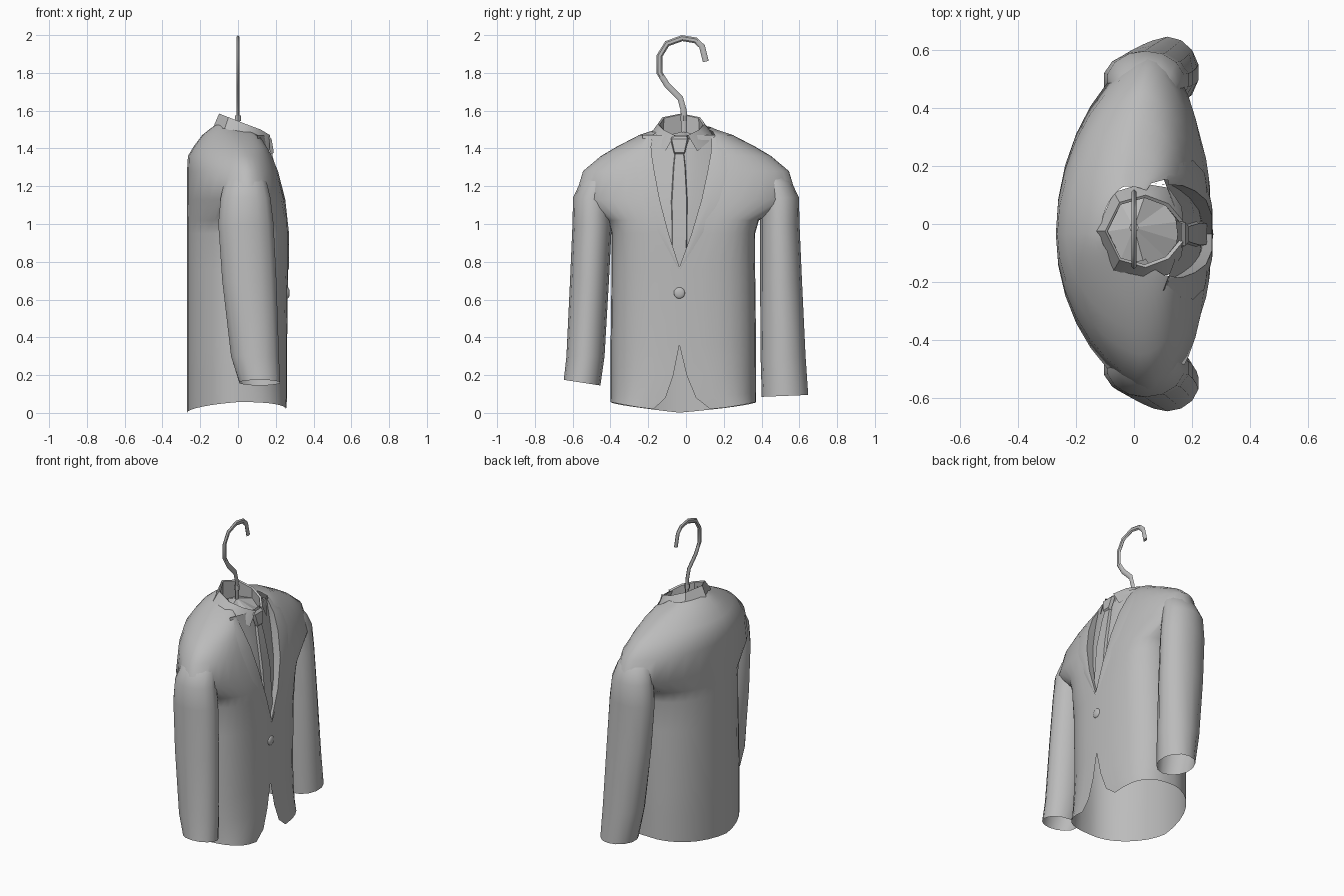
import bpy, bmesh, math
from mathutils import Vector

cube = bpy.data.objects.get("Cube")
if cube:
    bpy.data.objects.remove(cube)

grey = bpy.data.materials.new("plain grey")
grey.use_nodes = True
TONE = (0.5, 0.5, 0.5, 1)
grey.diffuse_color = TONE
grey.node_tree.nodes["Principled BSDF"].inputs["Base Color"].default_value = TONE


def finish(ob, angle=45):
    """Assign the material and smooth everything but sharp folds."""
    ob.data.materials.append(grey)
    bpy.ops.object.select_all(action="DESELECT")
    ob.select_set(True)
    bpy.context.view_layer.objects.active = ob
    bpy.ops.object.shade_smooth_by_angle(angle=math.radians(angle))


def loft(name, rows, closed=False, cap=False, angle=45):
    """Skin a list of equally long point rows."""
    bm = bmesh.new()
    grid = [[bm.verts.new(p) for p in row] for row in rows]
    n = len(rows[0])
    for a, b in zip(grid, grid[1:]):
        for i in range(n if closed else n - 1):
            j = (i + 1) % n
            bm.faces.new((a[i], a[j], b[j], b[i]))
    if cap:
        bm.faces.new(grid[-1])
    bmesh.ops.remove_doubles(bm, verts=bm.verts, dist=0.0005)
    bmesh.ops.recalc_face_normals(bm, faces=bm.faces)
    mesh = bpy.data.meshes.new(name)
    bm.to_mesh(mesh)
    bm.free()
    ob = bpy.data.objects.new(name, mesh)
    bpy.context.collection.objects.link(ob)
    finish(ob, angle)
    return ob


def blend(table, z):
    """Interpolate a table of rows keyed by height."""
    for a, b in zip(table, table[1:]):
        if z <= b[0]:
            f = max(0, (z - a[0]) / (b[0] - a[0]))
            return [p + (q - p) * f for p, q in zip(a, b)]
    return list(table[-1])


# Jacket sections: height, half width, front x, back x, side x, front edge gap
BODY = [
    (0.02, .385, .255, -.27, 0, .15),
    (0.08, .385, .26, -.27, 0, .08),
    (0.2, .385, .26, -.27, 0, .035),
    (0.36, .385, .26, -.27, 0, .0),
    (0.76, .38, .265, -.27, .02, .0),
    (0.95, .38, .265, -.27, .03, .065),
    (1.02, .40, .262, -.27, .04, .085),
    (1.13, .59, .245, -.27, .05, .115),
    (1.28, .545, .207, -.27, .04, .145),
    (1.36, .45, .175, -.265, .02, .16),
    (1.41, .365, .15, -.235, 0, .165),
    (1.47, .25, .105, -.19, -.02, .165),
    (1.51, .165, .06, -.14, -.03, .145),
    (1.525, .13, .04, -.115, -.03, .115),
]
CENTRE = -0.035
STEPS = 8


def section(row):
    z, w, front, back, side, gap = row
    lower = z < 1.03
    front_pow, back_pow = (.75, 1.05) if lower else (1.0, 1.35)
    half = []
    for i in range(2 * STEPS + 1):
        t = math.pi * i / (2 * STEPS)
        s, c = max(0, math.sin(t)), math.cos(t)
        if c > 0:
            x, y = side + (front - side) * c ** front_pow, gap + (w - gap) * s ** front_pow
        else:
            x, y = side + (back - side) * abs(c) ** back_pow, w * s
        hem = max(0, 1 - z / 0.3)
        tilt = max(0, z - 1.47) * (x - back) * 2.5
        half.append((x, y, z + hem * (.04 * s - (.02 if c < 0 else 0) * abs(c)) - tilt))

    # Front edges follow the button line, sides sit nearer the middle
    def place(p, k):
        shift = CENTRE * max(.4 if lower else 0, 1 - p[1] / w)
        return (p[0], k * p[1] + shift, p[2])
    return [place(p, 1) for p in half] + [place(p, -1) for p in reversed(half[:-1])]


loft("jacket_body", [section(r) for r in BODY])

# Sleeves: height, centre y, half width, centre x, half depth, hem slant
SLEEVE = [
    (0, .537, .11, .115, .11, 1),
    (0.3, .523, .11, .09, .13, 0),
    (0.7, .507, .107, .06, .147, 0),
    (1.0, .497, .104, .042, .15, 0),
    (1.14, .495, .103, .04, .135, 0),
    (1.22, .465, .095, .04, .115, 0),
    (1.29, .42, .08, .035, .085, 0),
    (1.33, .36, .05, .03, .05, 0),
]
for name, k, hem in (("left_sleeve", 1, .09), ("right_sleeve", -1, .16)):
    rows = []
    for z, cy, ry, cx, rx, slant in SLEEVE:
        # The left cuff is a little wider than the right
        widen = k * .013 * max(0, 1 - z)
        ring = []
        for i in range(14):
            t = math.tau * i / 14
            y = cy - widen + (ry + widen) * math.cos(t)
            ring.append((cx + rx * math.sin(t), k * y,
                         max(z, hem) + slant * (.015 if k < 0 else .005) * math.cos(t)))
        rows.append(ring)
    loft(name, rows, closed=True, cap=True)


def front_x(z, y):
    """Jacket front surface depth at a height and distance from the button line."""
    _, w, front, back, side, gap = blend(BODY, z)
    s = min(1, max(0, (y - gap) / (w - gap)))
    return side + (front - side) * math.sqrt(1 - s * s)


# Lapels folded along the neck opening
LAPEL = [(.76, .004), (.95, .05), (1.13, .085), (1.28, .095), (1.38, .07), (1.46, .02)]
for name, k in (("left_lapel", 1), ("right_lapel", -1)):
    rows = []
    for z, width in LAPEL:
        gap = blend(BODY, z)[5]
        rows.append([(front_x(z, y) + lift, CENTRE * max(0, 1 - y / .58) + k * y, z) for y, lift in
                     ((gap, -.05), (gap - .004, .004), (gap + width * .5, .006), (gap + width, .002))])
    loft(name, rows, angle=30)

# Shirt front inside the neck opening: height, depth
SHIRT = [(.68, .235), (.85, .24), (1.0, .234), (1.15, .214), (1.3, .185), (1.4, .163), (1.47, .15)]
rows = []
for z, x in SHIRT:
    w = blend(BODY, z)[5] + .03
    rows.append([(x - 1.3 * (w * s) ** 2, CENTRE + w * s, z) for s in (-1, -.5, 0, .5, 1)])
loft("shirt_front", rows)

# Tie blade and knot
rows = []
for z, w, lift in ((.70, .04, .01), (.85, .042, .012), (1.12, .045, .012), (1.3, .034, .012),
                   (1.37, .026, .012), (1.378, .03, .022), (1.45, .048, .024), (1.465, .045, .012)):
    x = blend(SHIRT, z)[1] + lift
    rows.append([(x - .02, CENTRE - w, z), (x, CENTRE - w * .85, z),
                 (x, CENTRE + w * .85, z), (x - .02, CENTRE + w, z)])
loft("tie", rows, angle=35)

# Collar: stand inside, fold on top, flap with points in front
TOP = [(.17, .035, 1.47), (.12, .095, 1.5), (.04, .125, 1.53), (-.05, .10, 1.565), (-.10, 0, 1.585)]
FLAP = [(.165, .085, 1.385), (.12, .15, 1.44), (.03, .165, 1.475), (-.07, .135, 1.505), (-.13, 0, 1.515)]


def around(half):
    return [Vector((x, CENTRE + .01 + y, z)) for x, y, z in half] + \
           [Vector((x, CENTRE + .01 - y, z)) for x, y, z in reversed(half[:-1])]


inner = [(x * .92, y * .92, z - .005) for x, y, z in TOP]
base = [(x * .9, y * .95, 1.42 + (.04 if x < .1 else 0)) for x, y, z in TOP]
loft("shirt_collar", [around(FLAP), around(TOP), around(inner), around(base)], angle=35)

# Neck lining: a low cone rising to the hanger
floor = around(base)
loft("neck_lining", [floor, [Vector((0, -.012, 1.49))] * len(floor)], closed=True, angle=10)

# Hanger hook
HOOK = [(-.01, 1.45), (-.012, 1.6), (-.03, 1.665), (-.10, 1.735), (-.14, 1.80), (-.14, 1.89),
        (-.10, 1.955), (-.02, 1.984), (.05, 1.972), (.085, 1.94), (.105, 1.86)]
rows = []
for i, (y, z) in enumerate(HOOK):
    a, b = HOOK[max(0, i - 1)], HOOK[min(len(HOOK) - 1, i + 1)]
    d = Vector((0, b[0] - a[0], b[1] - a[1])).normalized()
    side = Vector((0, -d.z, d.y))
    rows.append([Vector((.009 * math.sin(t), y, z)) + side * .016 * math.cos(t)
                 for t in (math.tau * j / 6 for j in range(6))])
loft("hanger_hook", rows, closed=True, cap=True)
bpy.ops.mesh.primitive_cylinder_add(vertices=8, radius=.016, depth=.03, location=(0, -.012, 1.56))
bpy.context.object.name = "hook_collar"
finish(bpy.context.object)

# Front button
bpy.ops.mesh.primitive_uv_sphere_add(segments=12, ring_count=8, radius=.03, location=(.262, -.035, .635))
button = bpy.context.object
button.name = "button"
button.scale.x = .4
finish(button, 60)
